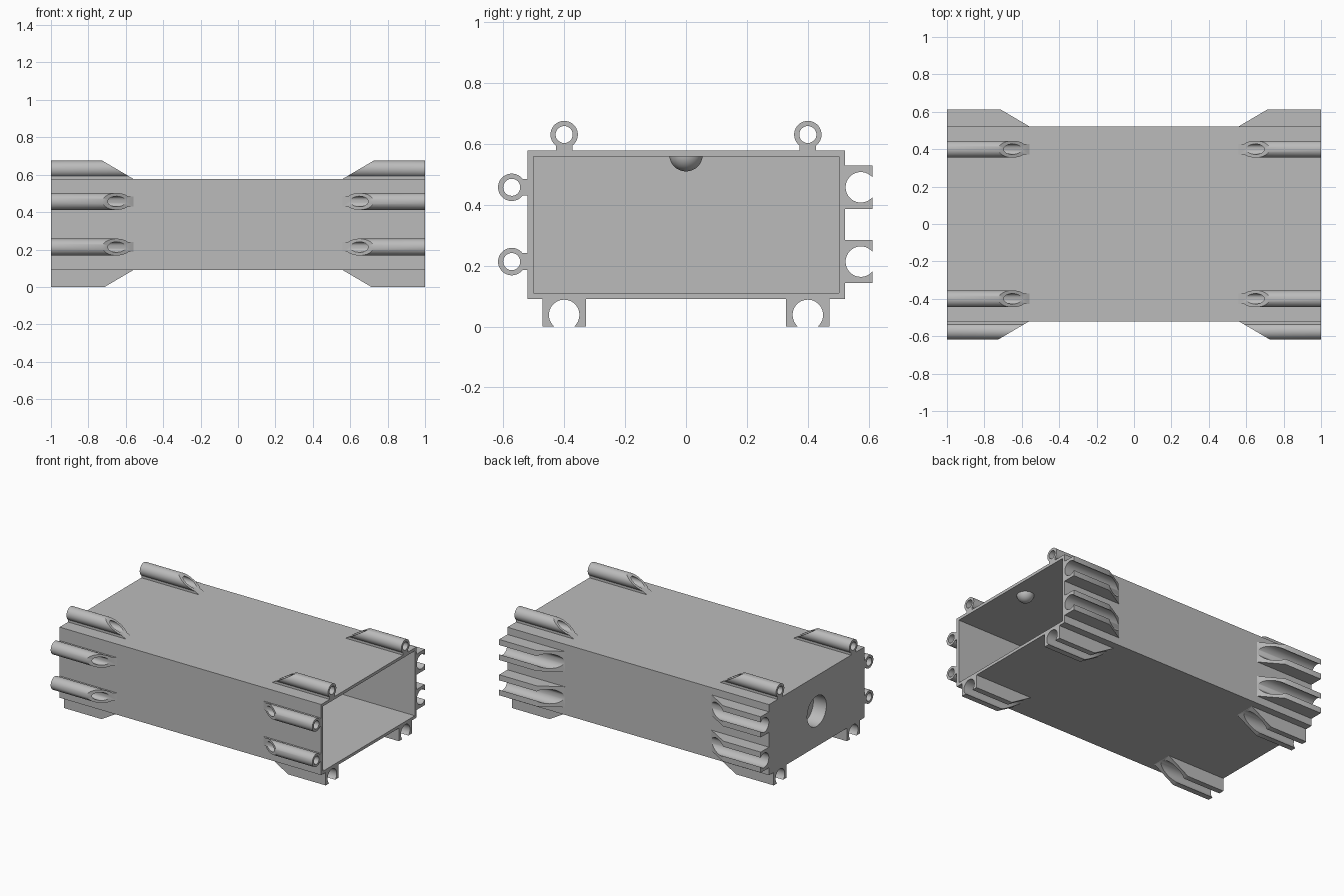
import bpy, bmesh, math
from mathutils import Vector

cube = bpy.data.objects.get("Cube")
if cube:
    bpy.data.objects.remove(cube, do_unlink=True)

grey = bpy.data.materials.new("plain_grey")
grey.use_nodes = True
grey.diffuse_color = (0.5, 0.5, 0.5, 1)
grey.node_tree.nodes["Principled BSDF"].inputs["Base Color"].default_value = (0.5, 0.5, 0.5, 1)

Y0, Y1, Z0, Z1 = -0.52, 0.522, 0.09, 0.578   # outer faces of the case
WALL = 0.02
SLOPE = 1.7                                  # slanted inner ends of the clips
CENTRE = 0.052                               # bore height above the case face


def finish(name, bm, smooth=True):
    bmesh.ops.recalc_face_normals(bm, faces=bm.faces)
    mesh = bpy.data.meshes.new(name)
    bm.to_mesh(mesh)
    bm.free()
    mesh.materials.append(grey)
    ob = bpy.data.objects.new(name, mesh)
    bpy.context.collection.objects.link(ob)
    bpy.ops.object.select_all(action='DESELECT')
    ob.select_set(True)
    bpy.context.view_layer.objects.active = ob
    if smooth:
        bpy.ops.object.shade_smooth_by_angle(angle=math.radians(35))
    return ob


def block(name, lo, hi):
    bm = bmesh.new()
    bmesh.ops.create_cube(bm, size=1)
    lo, hi = Vector(lo), Vector(hi)
    for v in bm.verts:
        v.co = (lo + hi) / 2 + v.co * (hi - lo)
    return finish(name, bm, False)


def arc(radius, start, end, steps):
    # angles run from straight down, towards the case face
    angles = [start + (end - start) * i / steps for i in range(steps + 1)]
    return [(radius * math.sin(a), CENTRE - radius * math.cos(a)) for a in angles]


def clip(name, outer, inner, place, side):
    """Extrude a profile from the case end to a slanted plane; inner is an optional bore."""
    bm = bmesh.new()

    def ring(points, end):
        return [bm.verts.new(place(u, v, side * (1 if end else 0.56 + SLOPE * v))) for u, v in points]

    def bridge(a, b):
        for i in range(len(a)):
            j = (i + 1) % len(a)
            bm.faces.new((a[i], a[j], b[j], b[i]))

    far, near = ring(outer, True), ring(outer, False)
    bridge(far, near)
    if inner:
        bore_far, bore_near = ring(inner, True), ring(inner, False)
        bridge(bore_near, bore_far)
        bridge(far, bore_far)
        bridge(near, bore_near)
    else:
        bm.faces.new(far)
        bm.faces.new(near)
    finish(name, bm)


# Case: open at one end, thick closed wall with a round recess at the other
case = block("case", (-1, Y0, Z0), (1, Y1, Z1))
cavity = block("cavity_cutter", (-0.85, Y0 + WALL, Z0 + WALL), (1.1, Y1 - WALL, Z1 - WALL))
bm = bmesh.new()
bmesh.ops.create_cone(bm, cap_ends=True, segments=48, radius1=0.105, radius2=0.105, depth=0.2)
for v in bm.verts:
    v.co = (v.co.z - 1, v.co.x, v.co.y + (Z0 + Z1) / 2)
recess = finish("recess_cutter", bm)
bpy.context.view_layer.objects.active = case
for cutter in (cavity, recess):
    cutter.hide_render = True
    mod = case.modifiers.new("cut", 'BOOLEAN')
    mod.operation, mod.solver, mod.object = 'DIFFERENCE', 'EXACT', cutter
    bpy.ops.object.modifier_apply(modifier=mod.name)
    bpy.data.objects.remove(cutter, do_unlink=True)
bpy.ops.object.select_all(action='DESELECT')
case.select_set(True)
bpy.ops.object.shade_smooth_by_angle(angle=math.radians(35))

# Retaining bump under the ceiling near the open end
bm = bmesh.new()
bmesh.ops.create_uvsphere(bm, u_segments=32, v_segments=16, radius=0.055)
bmesh.ops.delete(bm, geom=[v for v in bm.verts if v.co.z > 0.001], context='VERTS')
bmesh.ops.translate(bm, verts=bm.verts, vec=(0.88, 0, Z1 - WALL + 0.006))
finish("ceiling_bump", bm)

# Keyhole profile of the tubes
NECK, TUBE, BORE = 0.0275, 0.045, 0.028
a0 = math.asin(NECK / TUBE)
tube_outer = [(NECK, 0)] + arc(TUBE, a0, math.tau - a0, 36) + [(-NECK, 0)]
tube_inner = arc(BORE, 0.25, 0.25, 1)[:1] + arc(BORE, a0, math.tau - a0, 36) + arc(BORE, -0.25, -0.25, 1)[:1]

# Open C profile of the sockets
HALF, TOP, GRIP = 0.071, 0.09, 0.05
mouth = math.acos((CENTRE - TOP) / GRIP)
socket = [(-HALF, 0), (HALF, 0), (HALF, TOP)] + arc(GRIP, mouth, -mouth, 36) + [(-HALF, TOP)]

# Tubes on top and front, matching sockets below and behind, at both ends
for side, end in ((1, "left"), (-1, "right")):
    for s, tag in ((-1, "a"), (1, "b")):
        y, z = 0.4 * s, 0.335 + 0.122 * s
        clip(f"top_tube_{end}_{tag}", tube_outer, tube_inner,
             lambda u, v, x: (x, y + u, Z1 + v), side)
        clip(f"front_tube_{end}_{tag}", tube_outer, tube_inner,
             lambda u, v, x: (x, Y0 - v, z + u), side)
        clip(f"bottom_socket_{end}_{tag}", socket, None,
             lambda u, v, x: (x, y + u, Z0 - v), side)
        clip(f"back_socket_{end}_{tag}", socket, None,
             lambda u, v, x: (x, Y1 + v, z + u), side)
